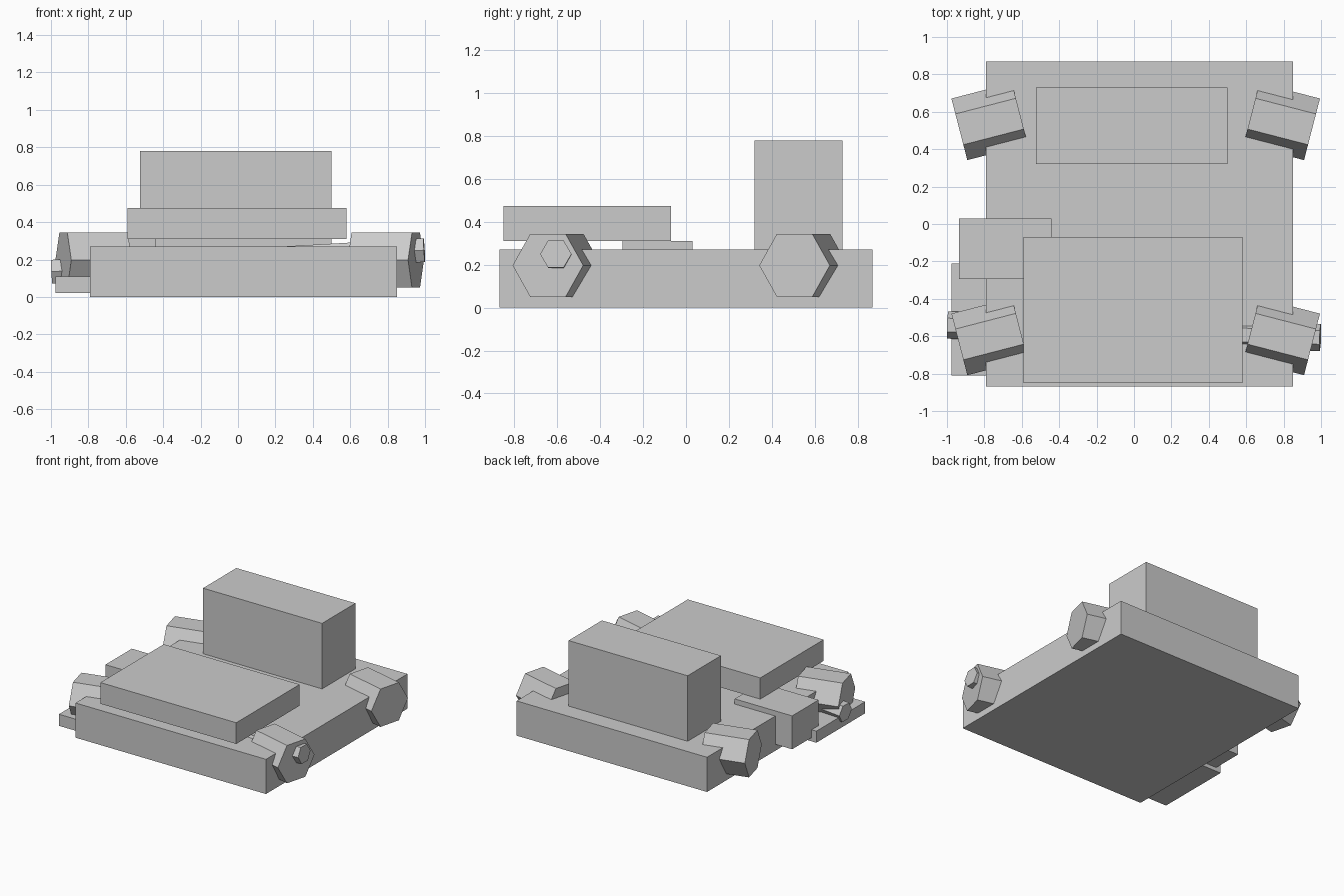
import bpy, bmesh
from math import cos, sin, pi, radians
from mathutils import Vector

if "Cube" in bpy.data.objects:
    bpy.data.objects.remove(bpy.data.objects["Cube"])


def finish(name, bm):
    bmesh.ops.recalc_face_normals(bm, faces=bm.faces)
    mesh = bpy.data.meshes.new(name)
    bm.to_mesh(mesh)
    bm.free()
    obj = bpy.data.objects.new(name, mesh)
    bpy.context.collection.objects.link(obj)
    return obj


def box(name, x, y, z):
    bm = bmesh.new()
    bmesh.ops.create_cube(bm, size=1)
    for v in bm.verts:
        v.co = [(r[0] + r[1]) / 2 + c * (r[1] - r[0]) for r, c in zip((x, y, z), v.co)]
    return finish(name, bm)


def hex_bar(name, start, end, radius):
    """Six-sided bar between two points, with flats on top and bottom."""
    start, end = Vector(start), Vector(end)
    axis = (end - start).normalized()
    side = Vector((0, 0, 1)).cross(axis).normalized()
    up = axis.cross(side)
    bm = bmesh.new()
    rings = [[bm.verts.new(c + radius * (side * cos(i * pi / 3) + up * sin(i * pi / 3)))
              for i in range(6)] for c in (start, end)]
    for ring in rings:
        bm.faces.new(ring)
    for i in range(6):
        j = (i + 1) % 6
        bm.faces.new((rings[0][i], rings[0][j], rings[1][j], rings[1][i]))
    return finish(name, bm)


# Body blocks
box("chassis", (-0.79, 0.85), (-0.87, 0.87), (0, 0.27))
box("cabin", (-0.525, 0.5), (0.32, 0.73), (0.26, 0.78))
box("hood", (-0.59, 0.58), (-0.85, -0.07), (0.31, 0.475))

# Attachments on the left side
box("side_box", (-0.935, -0.44), (-0.295, 0.03), (0.05, 0.31))
box("side_step", (-0.975, -0.7), (-0.81, -0.21), (0.02, 0.11))

# Toed hexagonal wheels, mirrored left to right
half = 0.167
for end_name, y in (("front", -0.602), ("rear", 0.548)):
    for side_name, s in (("right", 1), ("left", -1)):
        c = Vector((0.009 + s * 0.781, y, 0.197))
        a = Vector((s * cos(radians(14.5)), -sin(radians(14.5)), 0)) * half
        hex_bar(f"{end_name}_{side_name}_wheel", c - a, c + a, 0.17)

# Slightly tilted axle through the front wheels
hex_bar("front_axle", (-0.996, -0.54, 0.135), (0.996, -0.607, 0.25), 0.073)
